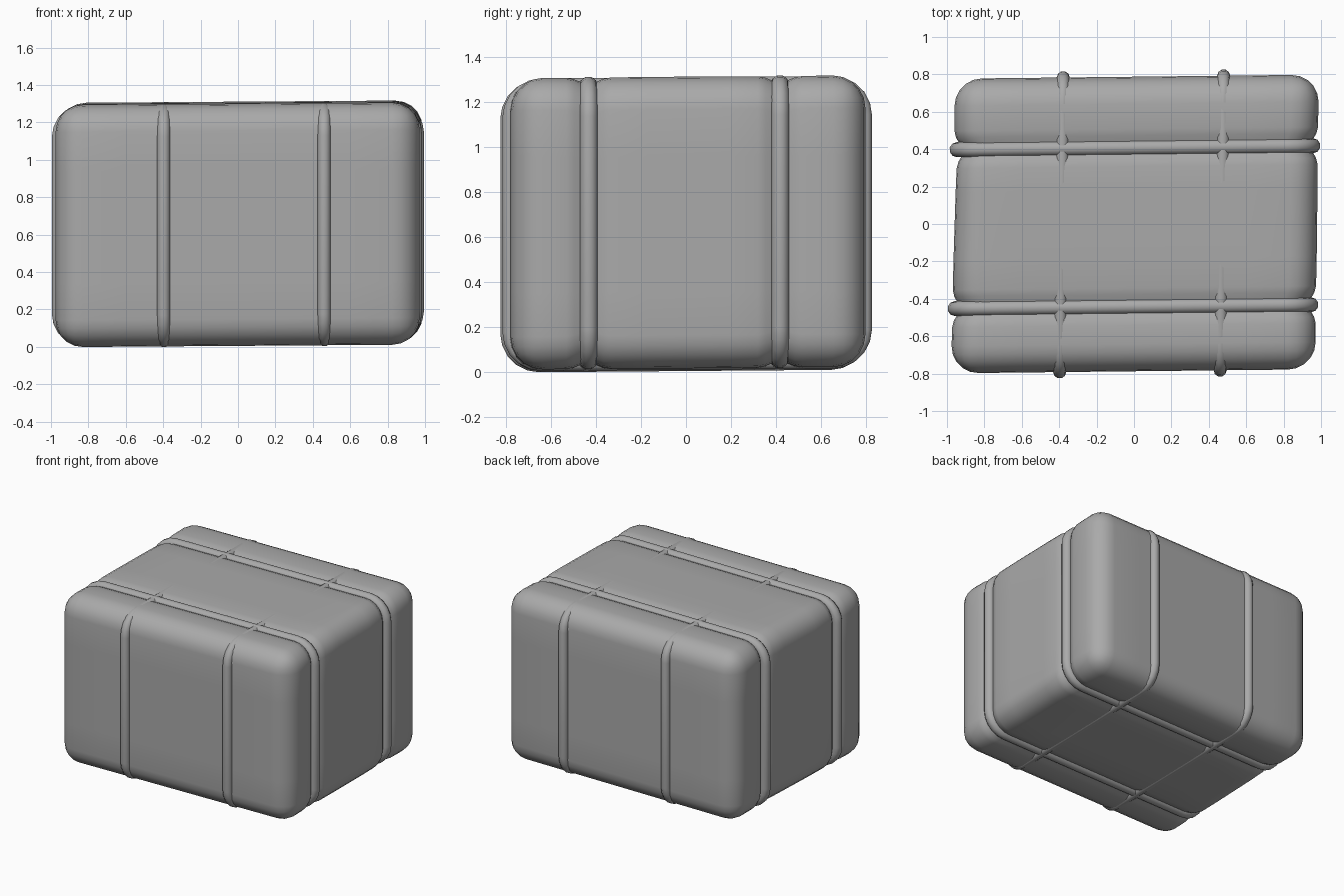
import bpy, bmesh, math
from mathutils import Vector

if "Cube" in bpy.data.objects:
    bpy.data.objects.remove(bpy.data.objects["Cube"])

grey = bpy.data.materials.new("grey")
grey.diffuse_color = (0.4, 0.4, 0.4, 1)
grey.use_nodes = True
grey.node_tree.nodes["Principled BSDF"].inputs["Base Color"].default_value = grey.diffuse_color

ROPE_Y = (-0.442, 0.408)
ROPE_X = (-0.388, 0.47)


def skew(p):
    # slight lopsidedness shared by bale and ropes
    x, y, z = p
    return Vector((x + 0.012 * y, y + 0.011 * x, z + 0.007 * x + 0.008 * y))


# soft bale: rounded box, cut into slices and squeezed where the ropes pass
bm = bmesh.new()
bmesh.ops.create_cube(bm, size=1)
for v in bm.verts:
    v.co = Vector((v.co.x * 1.935, v.co.y * 1.575, 0.658 + v.co.z * 1.295))
bmesh.ops.bevel(bm, geom=bm.edges[:], offset=0.145, segments=5, profile=0.5, affect='EDGES')


def cut(point, normal):
    bmesh.ops.bisect_plane(bm, geom=bm.verts[:] + bm.edges[:] + bm.faces[:],
                           plane_co=point, plane_no=normal)


for y in ROPE_Y:
    for d in (-0.1, -0.065, -0.035, 0, 0.035, 0.065, 0.1):
        cut((0, y + d, 0), (0, 1, 0))
for y in (-0.18, 0, 0.18):
    cut((0, y, 0), (0, 1, 0))
for x in (-0.6, -0.2, 0.2, 0.6):
    cut((x, 0, 0), (1, 0, 0))
for z in (0.35, 0.65, 0.95):
    cut((0, 0, z), (0, 0, 1))
for v in bm.verts:
    x, y, z = v.co
    pinch = sum(math.exp(-((y - r) / 0.055) ** 2) for r in ROPE_Y)
    x *= 1 - 0.042 * pinch
    z = 0.658 + (z - 0.658) * (1 - 0.045 * pinch)
    if x < 0 and abs(y) < 0.42:            # left side sags between the ropes
        x *= 1 - 0.02 * (y + 0.42)
    if x > 0:
        x += 0.012 * min(1, x)
    v.co = skew((x, y, z))
bmesh.ops.recalc_face_normals(bm, faces=bm.faces[:])
me = bpy.data.meshes.new("bale")
bm.to_mesh(me)
bm.free()
for p in me.polygons:
    p.use_smooth = True
me.materials.append(grey)
bpy.context.collection.objects.link(bpy.data.objects.new("bale", me))


def rope(name, half, low, high, radius, place):
    # rounded rectangular loop swept with a round section
    c = 0.14
    pts = []
    for i, (sx, zc) in enumerate(((1, high - c), (-1, high - c), (-1, low + c), (1, low + c))):
        for k in range(6):
            a = math.pi / 2 * (i + k / 5)
            pts.append(skew(place(sx * (half - c) + c * math.cos(a), zc + c * math.sin(a))))
    cu = bpy.data.curves.new(name, 'CURVE')
    cu.dimensions = '3D'
    cu.bevel_depth = radius
    cu.bevel_resolution = 3
    s = cu.splines.new('POLY')
    s.points.add(len(pts) - 1)
    for q, p in zip(s.points, pts):
        q.co = (*p, 1)
    s.use_cyclic_u = True
    cu.materials.append(grey)
    ob = bpy.data.objects.new(name, cu)
    bpy.context.collection.objects.link(ob)
    bpy.ops.object.select_all(action='DESELECT')
    ob.select_set(True)
    bpy.context.view_layer.objects.active = ob
    bpy.ops.object.convert(target='MESH')
    bpy.ops.object.shade_smooth()


for i, y in enumerate(ROPE_Y):
    rope(f"long_rope_{i + 1}", 0.952, 0.048, 1.27, 0.04, lambda u, z, y=y: (u, y, z))
for i, x in enumerate(ROPE_X):
    rope(f"cross_rope_{i + 1}", 0.787, 0.04, 1.272, 0.035, lambda u, z, x=x: (x, u, z))
